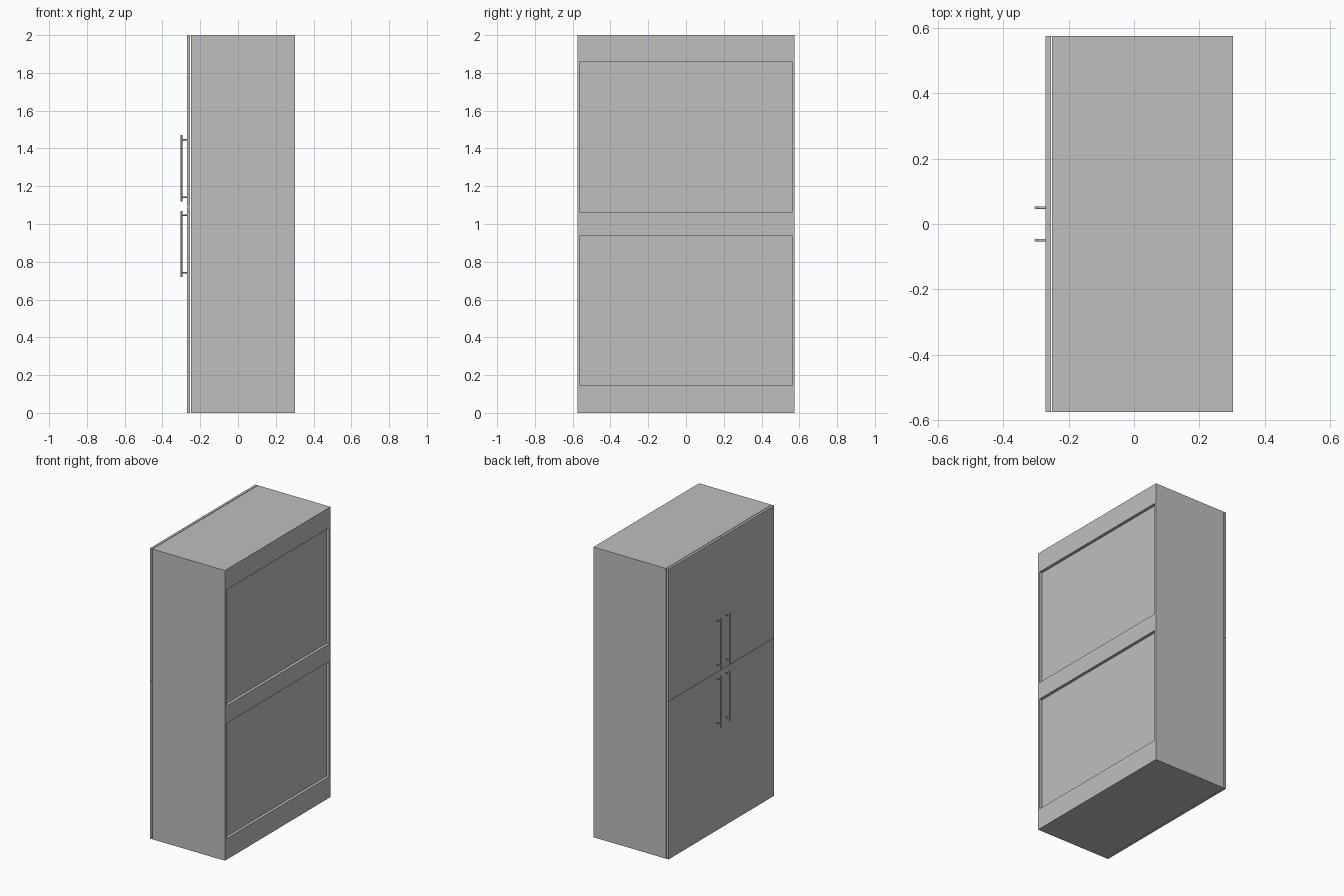
import bpy
import math

if "Cube" in bpy.data.objects:
    bpy.data.objects.remove(bpy.data.objects["Cube"])

grey = bpy.data.materials.new("light_grey")
grey.use_nodes = True
colour = (0.52, 0.52, 0.52, 1)
grey.diffuse_color = colour
grey.node_tree.nodes["Principled BSDF"].inputs["Base Color"].default_value = colour


def box(name, x, y, z):
    """Box spanning the given (low, high) ranges."""
    spans = (x, y, z)
    bpy.ops.mesh.primitive_cube_add(size=1, location=[(a + b) / 2 for a, b in spans])
    ob = bpy.context.object
    ob.name = name
    ob.scale = [b - a for a, b in spans]
    bpy.ops.object.transform_apply(location=False, rotation=False, scale=True)
    ob.data.materials.append(grey)
    return ob


def rod(name, centre, radius, length, along_x=False):
    """Smooth round bar, upright or along x."""
    bpy.ops.mesh.primitive_cylinder_add(
        vertices=16, radius=radius, depth=length, location=centre,
        rotation=(0, math.pi / 2 if along_x else 0, 0))
    ob = bpy.context.object
    ob.name = name
    ob.data.materials.append(grey)
    bpy.ops.object.shade_smooth_by_angle()
    return ob


FRONT, BACK = -0.25, 0.303   # carcass depth along x
HALF, INNER = 0.575, 0.56    # outer and inner half width along y
SPLIT = 1.09                 # seam between lower and upper doors
GAP = 0.0015

# Carcass: sides, top, floor, shelf and centre divider
for side, s in (("left", 1), ("right", -1)):
    box(f"side_panel_{side}", (FRONT, BACK), sorted((s * INNER, s * HALF)), (0, 2))
inside = (-INNER, INNER)
box("top_panel", (FRONT, BACK - 0.015), inside, (1.985, 2))
box("floor_panel", (FRONT, BACK - 0.015), inside, (0, 0.015))
box("middle_shelf", (FRONT, BACK - 0.04), inside, (SPLIT - 0.008, SPLIT + 0.008))
box("centre_divider", (FRONT, BACK - 0.04), (-0.008, 0.008), (0.015, 1.985))

# Back: three flush rails with two recessed panels between them
for name, z in (("bottom", (0, 0.145)), ("middle", (0.94, 1.06)), ("top", (1.86, 2))):
    box(f"back_rail_{name}", (BACK - 0.015, BACK), inside, z)
for name, z in (("lower", (0.13, 0.955)), ("upper", (1.045, 1.875))):
    box(f"back_panel_{name}", (BACK - 0.035, BACK - 0.02), inside, z)
    # Ledges closing the recess edges
    for end, zz in (("bottom", (z[0], z[0] + 0.015)), ("top", (z[1] - 0.015, z[1]))):
        box(f"back_ledge_{name}_{end}", (BACK - 0.03, BACK - 0.015), inside, zz)

# Four doors, each with a bar handle near the centre seam
for side, s in (("left", 1), ("right", -1)):
    for level, z, bar in (("lower", (0, SPLIT - GAP), (0.72, 1.07)),
                          ("upper", (SPLIT + GAP, 2), (1.12, 1.47))):
        tag = f"{level}_{side}"
        box(f"door_{tag}", (-0.27, -0.2535), sorted((s * GAP, s * HALF)), z)
        y = s * 0.05
        rod(f"handle_bar_{tag}", (-0.299, y, sum(bar) / 2), 0.005, bar[1] - bar[0])
        for end, h in (("bottom", bar[0] + 0.022), ("top", bar[1] - 0.023)):
            rod(f"handle_post_{tag}_{end}", (-0.284, y, h), 0.004, 0.03, along_x=True)
